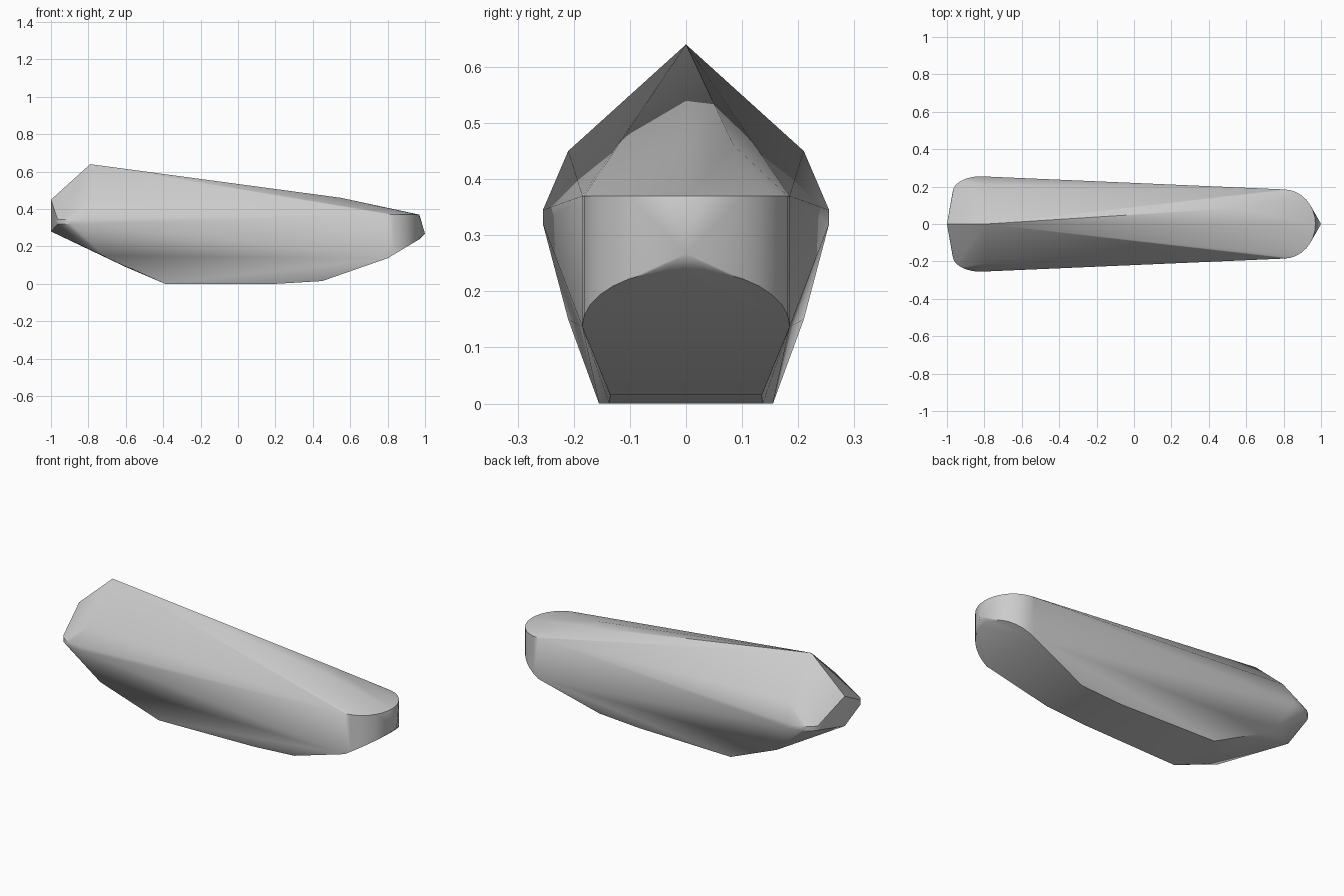
import bpy, bmesh, math

cube = bpy.data.objects.get("Cube")
if cube:
    bpy.data.objects.remove(cube, do_unlink=True)

grey = bpy.data.materials.new("plain grey")
grey.use_nodes = True
colour = (0.6, 0.6, 0.6, 1)
grey.diffuse_color = colour
grey.node_tree.nodes["Principled BSDF"].inputs["Base Color"].default_value = colour

points = []


def pair(x, y, z):
    """Add a point and its mirror image across the centre line."""
    points.extend([(x, y, z), (x, -y, z)])


# peak, front deck crest, nose and tail on the centre line
points += [(-0.79, 0, 0.64), (0.55, 0, 0.46), (0.55, 0.085, 0.46),
           (1, 0, 0.267), (-1, 0, 0.45), (-1, 0, 0.28)]

# rounded nose wall: flat rim above, sloping lower edge below
for i in range(9):
    a = math.radians(90 * i / 8)
    x, y = 0.8 + 0.17 * math.sin(a), 0.185 * math.cos(a)
    pair(x, y, 0.37)
    pair(x, y, min(0.137 + 0.6 * (x - 0.8), 0.25))

# rounded tail shoulders
for i in range(7):
    a = math.radians(90 * i / 6)
    x, y = -0.82 - 0.15 * math.sin(a), 0.17 + 0.085 * math.cos(a)
    pair(x, y, 0.345)
    pair(x, y, 0.32)
pair(-0.79, 0.21, 0.45)

# lower hull and flat keel
for p in [(-0.72, 0.21, 0.15), (-0.6, 0.17, 0.09), (-0.39, 0.155, 0),
          (0.2, 0.137, 0), (0.45, 0.135, 0.015), (0.6, 0.14, 0.068)]:
    pair(*p)

# stretch a skin over the outline points
bm = bmesh.new()
for p in points:
    bm.verts.new(p)
bmesh.ops.remove_doubles(bm, verts=bm.verts, dist=0.0005)
hull = bmesh.ops.convex_hull(bm, input=bm.verts)
loose = {v for v in hull["geom_interior"] + hull["geom_unused"]
         if isinstance(v, bmesh.types.BMVert) and not v.link_faces}
bmesh.ops.delete(bm, geom=list(loose), context='VERTS')
bmesh.ops.recalc_face_normals(bm, faces=bm.faces)
mesh = bpy.data.meshes.new("hull_body")
bm.to_mesh(mesh)
bm.free()
mesh.materials.append(grey)

body = bpy.data.objects.new("hull_body", mesh)
bpy.context.collection.objects.link(body)
bpy.context.view_layer.objects.active = body
body.select_set(True)
bpy.ops.object.shade_smooth_by_angle(angle=math.radians(30))
